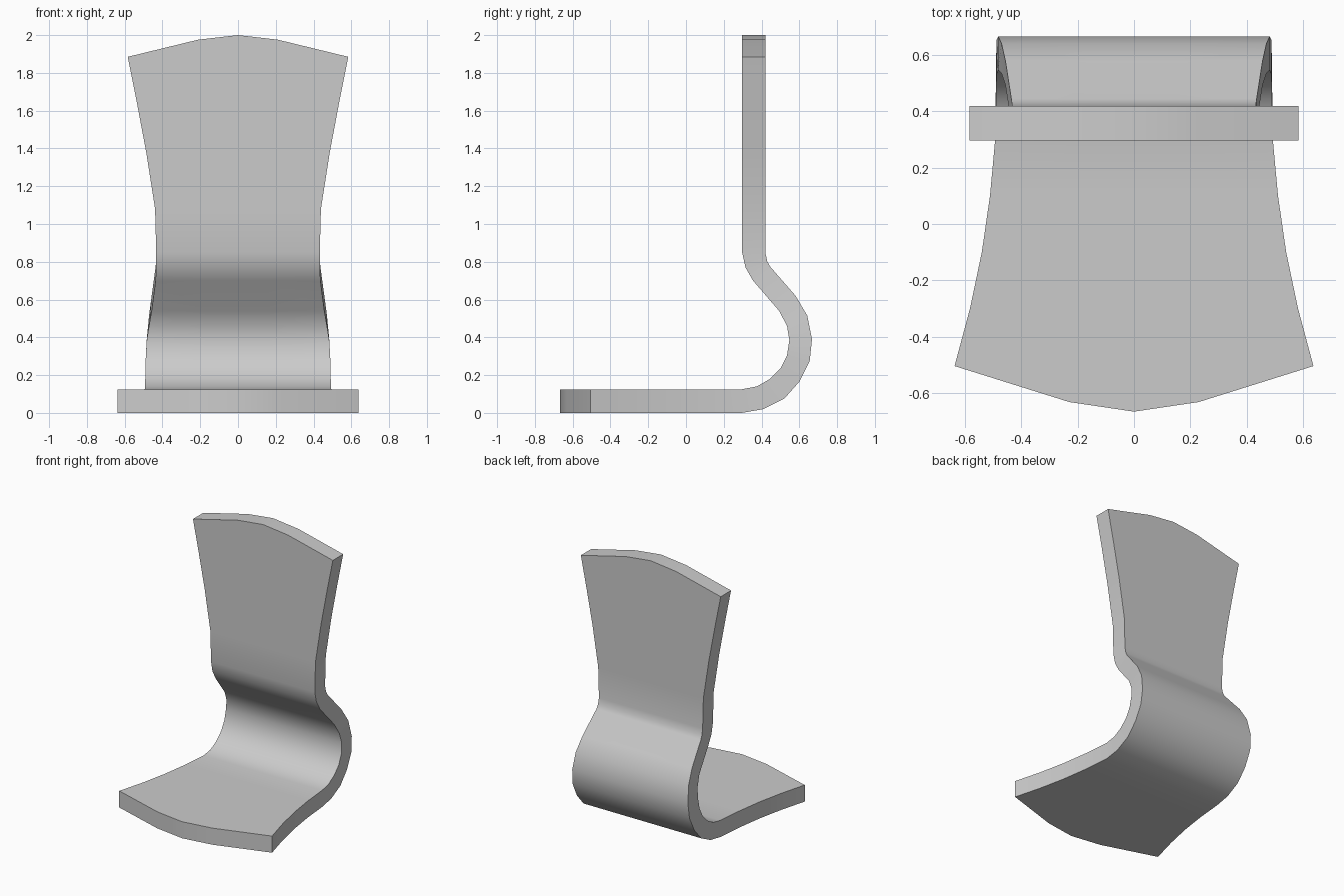
import bpy, bmesh

# Stations along the bent strip: outer (y, z), inner (y, z), half width
stations = [
    ((-0.505, 0), (-0.505, 0.125), 0.638),
    ((-0.30, 0), (-0.30, 0.125), 0.583),
    ((-0.10, 0), (-0.10, 0.125), 0.541),
    ((0.10, 0), (0.10, 0.125), 0.512),
    ((0.295, 0), (0.295, 0.125), 0.494),
    ((0.41, 0.02), (0.375, 0.14), 0.492),
    ((0.52, 0.075), (0.445, 0.18), 0.491),
    ((0.60, 0.165), (0.50, 0.235), 0.490),
    ((0.655, 0.275), (0.535, 0.305), 0.488),
    ((0.667, 0.39), (0.547, 0.385), 0.483),
    ((0.642, 0.515), (0.535, 0.46), 0.471),
    ((0.58, 0.62), (0.493, 0.54), 0.457),
    ((0.445, 0.775), (0.355, 0.70), 0.436),
    ((0.43, 0.803), (0.315, 0.77), 0.434),
    ((0.42, 0.85), (0.297, 0.85), 0.433),
    ((0.42, 1.08), (0.297, 1.08), 0.439),
    ((0.42, 1.38), (0.297, 1.38), 0.486),
    ((0.42, 1.64), (0.297, 1.64), 0.535),
    ((0.42, 1.885), (0.297, 1.885), 0.584),
]
# Columns across the width: x fraction, bulge fraction for the curved ends
columns = [(-1, 0), (-0.36, 0.79), (0, 1), (0.36, 0.79), (1, 0)]

bm = bmesh.new()
rows = []
last = len(stations) - 1
for i, (outer, inner, w) in enumerate(stations):
    dy = -0.162 if i == 0 else 0      # rounded front of the seat
    dz = 0.115 if i == last else 0    # rounded top of the back
    path = [(c, outer) for c in columns] + [(c, inner) for c in reversed(columns)]
    rows.append([bm.verts.new((f * w, p[0] + dy * b, p[1] + dz * b))
                 for (f, b), p in path])

# Skin between stations, then cap both ends
for a, b in zip(rows, rows[1:]):
    n = len(a)
    for j in range(n):
        k = (j + 1) % n
        bm.faces.new((a[j], a[k], b[k], b[j]))
for row in (rows[0], rows[-1]):
    for j in range(4):
        bm.faces.new((row[j], row[j + 1], row[8 - j], row[9 - j]))
bmesh.ops.recalc_face_normals(bm, faces=bm.faces)

mesh = bpy.data.meshes.new("bent_chair_shell")
bm.to_mesh(mesh)
bm.free()
shell = bpy.data.objects.new("bent_chair_shell", mesh)
bpy.context.collection.objects.link(shell)
bpy.context.view_layer.objects.active = shell
shell.select_set(True)
bpy.ops.object.shade_smooth_by_angle(angle=0.7)
